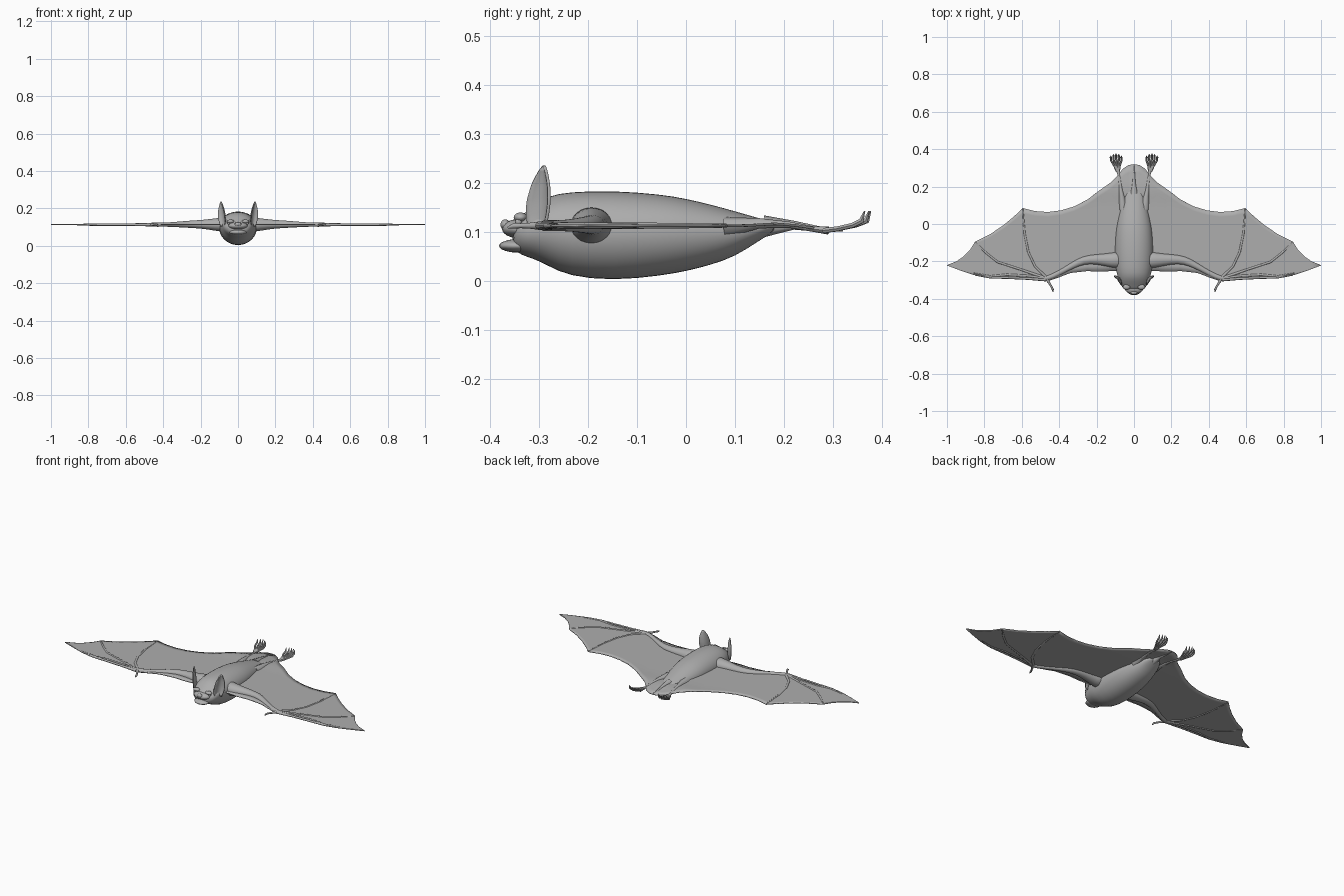
import bpy, bmesh, math
from mathutils import Vector

if "Cube" in bpy.data.objects:
    bpy.data.objects.remove(bpy.data.objects["Cube"])

grey = bpy.data.materials.new("soft grey")
grey.diffuse_color = (0.42, 0.42, 0.42, 1)
grey.use_nodes = True
grey.node_tree.nodes["Principled BSDF"].inputs["Base Color"].default_value = grey.diffuse_color


def finish(name, bm, mirror=False, subsurf=0, thickness=0, angle=50):
    """Turn a bmesh into a smooth, optionally mirrored object."""
    bmesh.ops.remove_doubles(bm, verts=bm.verts, dist=1e-5)
    bmesh.ops.recalc_face_normals(bm, faces=bm.faces)
    me = bpy.data.meshes.new(name)
    bm.to_mesh(me)
    bm.free()
    me.materials.append(grey)
    ob = bpy.data.objects.new(name, me)
    bpy.context.collection.objects.link(ob)
    bpy.ops.object.select_all(action='DESELECT')
    bpy.context.view_layer.objects.active = ob
    ob.select_set(True)
    bpy.ops.object.shade_smooth_by_angle(angle=math.radians(angle))
    if thickness:
        mod = ob.modifiers.new("thickness", 'SOLIDIFY')
        mod.thickness, mod.offset = thickness, 0
    if subsurf:
        mod = ob.modifiers.new("smooth", 'SUBSURF')
        mod.levels = mod.render_levels = subsurf
    if mirror:
        ob.modifiers.new("mirror", 'MIRROR')
    return ob


def loft(bm, rings, caps=True):
    """Skin a list of point rings."""
    vs = [[bm.verts.new(p) for p in r] for r in rings]
    n = len(vs[0])
    for a, b in zip(vs, vs[1:]):
        for i in range(n):
            bm.faces.new((a[i], a[(i + 1) % n], b[(i + 1) % n], b[i]))
    if caps:
        bm.faces.new(vs[0])
        bm.faces.new(vs[-1])


def tube(bm, pts, radii, flat=1.0, sides=8):
    """Tapered tube along a path, flattened vertically."""
    pts = [Vector(p) for p in pts]
    rings = []
    for i, p in enumerate(pts):
        d = (pts[min(i + 1, len(pts) - 1)] - pts[max(i - 1, 0)]).normalized()
        u = d.cross(Vector((0, 0, 1))).normalized()
        v = u.cross(d) * flat
        rings.append([p + radii[i] * (u * math.cos(a) + v * math.sin(a))
                      for a in (k * math.tau / sides for k in range(sides))])
    loft(bm, rings)


def ball(bm, centre, size):
    vs = bmesh.ops.create_uvsphere(bm, u_segments=20, v_segments=12, radius=1)["verts"]
    for v in vs:
        v.co = Vector(c + s * k for c, s, k in zip(centre, size, v.co))


def interp(table, x):
    for (x0, y0), (x1, y1) in zip(table, table[1:]):
        if x <= x1:
            return y0 + (y1 - y0) * max(0, x - x0) / (x1 - x0)
    return table[-1][1]


# Body and skull: y, bottom, top, half width
sections = [(-.355, .066, .122, .042), (-.335, .052, .134, .068), (-.31, .045, .155, .08),
            (-.28, .030, .175, .088), (-.24, .009, .183, .100), (-.15, -.001, .186, .106),
            (-.05, .010, .178, .101), (.0, .019, .169, .093), (.05, .032, .157, .083),
            (.10, .049, .143, .070), (.15, .083, .128, .053), (.185, .104, .119, .035)]
rings = []
for y, lo, hi, w in sections:
    mid = lo + (hi - lo) * .55
    ring = []
    for k in range(20):
        a = k * math.tau / 20
        s = math.sin(a)
        ring.append((w * math.cos(a), y, mid + s * (hi - mid if s > 0 else mid - lo)))
    rings.append(ring)
bm = bmesh.new()
loft(bm, rings)
finish("body", bm, subsurf=1)

# Muzzle with a mouth gap between the upper lip and the chin
bm = bmesh.new()
ball(bm, (0, -.338, .107), (.052, .037, .020))
ball(bm, (0, -.368, .115), (.018, .010, .011))
finish("upper_muzzle", bm)
bm = bmesh.new()
ball(bm, (0, -.340, .072), (.046, .041, .014))
finish("lower_jaw", bm)
bm = bmesh.new()
ball(bm, (.040, -.337, .130), (.020, .014, .010))
finish("brow", bm, mirror=True)
bm = bmesh.new()
ball(bm, (.050, -.341, .121), (.007, .007, .007))
finish("eye", bm, mirror=True)

# Cupped, leaf-shaped ears opening forwards and outwards
bm = bmesh.new()
width = [(0, .020), (.2, .029), (.45, .031), (.7, .024), (.9, .012), (1, .002)]
grid = []
for j in range(13):
    t = j / 12
    w = interp(width, t)
    row = []
    for i in range(9):
        s = i / 4 - 1
        cup = .016 * (s * s - .6) * w / .031
        row.append(bm.verts.new((.079 + .012 * t + s * w * .62 + cup * .6,
                                 -.302 + .012 * t + s * w * .75 - cup * .8,
                                 .105 + .13 * t)))
    grid.append(row)
for a, b in zip(grid, grid[1:]):
    for i in range(8):
        bm.faces.new((a[i], a[i + 1], b[i + 1], b[i]))
finish("ear", bm, mirror=True, thickness=.006)

# Wing membrane between a leading and a scalloped trailing edge
lead = [(0, -.25), (.1, -.25), (.17, -.255), (.25, -.252), (.34, -.262), (.40, -.285),
        (.46, -.305), (.54, -.298), (.65, -.291), (.77, -.288), (.86, -.272),
        (.93, -.248), (1, -.222)]
trail = [(0, .32), (.03, .315), (.06, .295), (.085, .262), (.12, .225), (.18, .183),
         (.25, .13), (.32, .094), (.39, .073), (.46, .064), (.53, .069), (.595, .085),
         (.64, .042), (.70, -.008), (.77, -.055), (.85, -.095), (.875, -.135),
         (.91, -.172), (.95, -.200), (1, -.220)]
height = [(-.4, .113), (.12, .113), (.18, .117), (.22, .114), (.28, .105), (.32, .104)]
xs = sorted({p[0] for p in lead + trail})
bm = bmesh.new()
grid = []
for x in xs:
    f, b = interp(lead, x), interp(trail, x)
    col = []
    for i in range(15):
        y = f + (b - f) * i / 14
        col.append(bm.verts.new((x, y, interp(height, y))))
    grid.append(col)
for a, b in zip(grid, grid[1:]):
    for i in range(14):
        bm.faces.new((a[i], b[i], b[i + 1], a[i + 1]))
finish("wing_membrane", bm, mirror=True, thickness=.005)

# Arm: upper arm, elbow, forearm and wrist
bm = bmesh.new()
tube(bm, [(.05, -.19, .112), (.12, -.195, .114), (.20, -.188, .115), (.27, -.192, .115),
          (.33, -.222, .114), (.40, -.262, .113), (.46, -.292, .113), (.50, -.291, .113)],
     [.055, .040, .027, .023, .017, .012, .016, .005], flat=.85, sides=12)
finish("arm", bm, mirror=True, subsurf=1)

# Finger bones fanning from the wrist
bm = bmesh.new()
z = .113
fingers = [[(.46, -.295, z), (.53, -.225, z), (.565, -.15, z), (.585, -.05, z), (.595, .083, z)],
           [(.47, -.290, z), (.60, -.245, z), (.73, -.203, z), (.79, -.155, z), (.85, -.097, z)],
           [(.47, -.290, z), (.57, -.277, z), (.68, -.271, z), (.77, -.280, z), (.86, -.262, z)],
           [(.47, -.298, z), (.57, -.292, z), (.68, -.287, z), (.77, -.285, z), (.85, -.272, z)]]
for path in fingers:
    tube(bm, path, [.009, .0065, .0065, .006, .004])
finish("finger_bones", bm, mirror=True)

# Thumb claw
bm = bmesh.new()
tube(bm, [(.465, -.295, z), (.452, -.318, z), (.440, -.337, z), (.434, -.350, z), (.433, -.363, z - .004)],
     [.009, .006, .005, .006, .002])
finish("thumb", bm, mirror=True)

# Legs and tail bone
bm = bmesh.new()
tube(bm, [(.055, .08, .110), (.066, .15, .118), (.074, .21, .115), (.080, .26, .106), (.086, .29, .103)],
     [.026, .013, .008, .007, .010], flat=.8)
finish("leg", bm, mirror=True)
bm = bmesh.new()
tube(bm, [(0, .16, .112), (0, .22, .114), (0, .28, .105), (0, .315, .104)], [.022, .009, .005, .003])
finish("tail", bm)

# Feet: five toes each, ending in upturned claws
bm = bmesh.new()
for i in range(5):
    s = i / 2 - 1
    reach = .012 * (1 - s * s)
    x = .096 + .028 * s
    tube(bm, [(.086 + .005 * s, .280, .103), (.091 + .014 * s, .310, .107),
              (x - .001, .340 + reach * .5, .114), (x, .357 + reach, .123), (x, .364 + reach, .143)],
         [.006, .0055, .0055, .006, .0015], sides=6)
finish("foot", bm, mirror=True)
